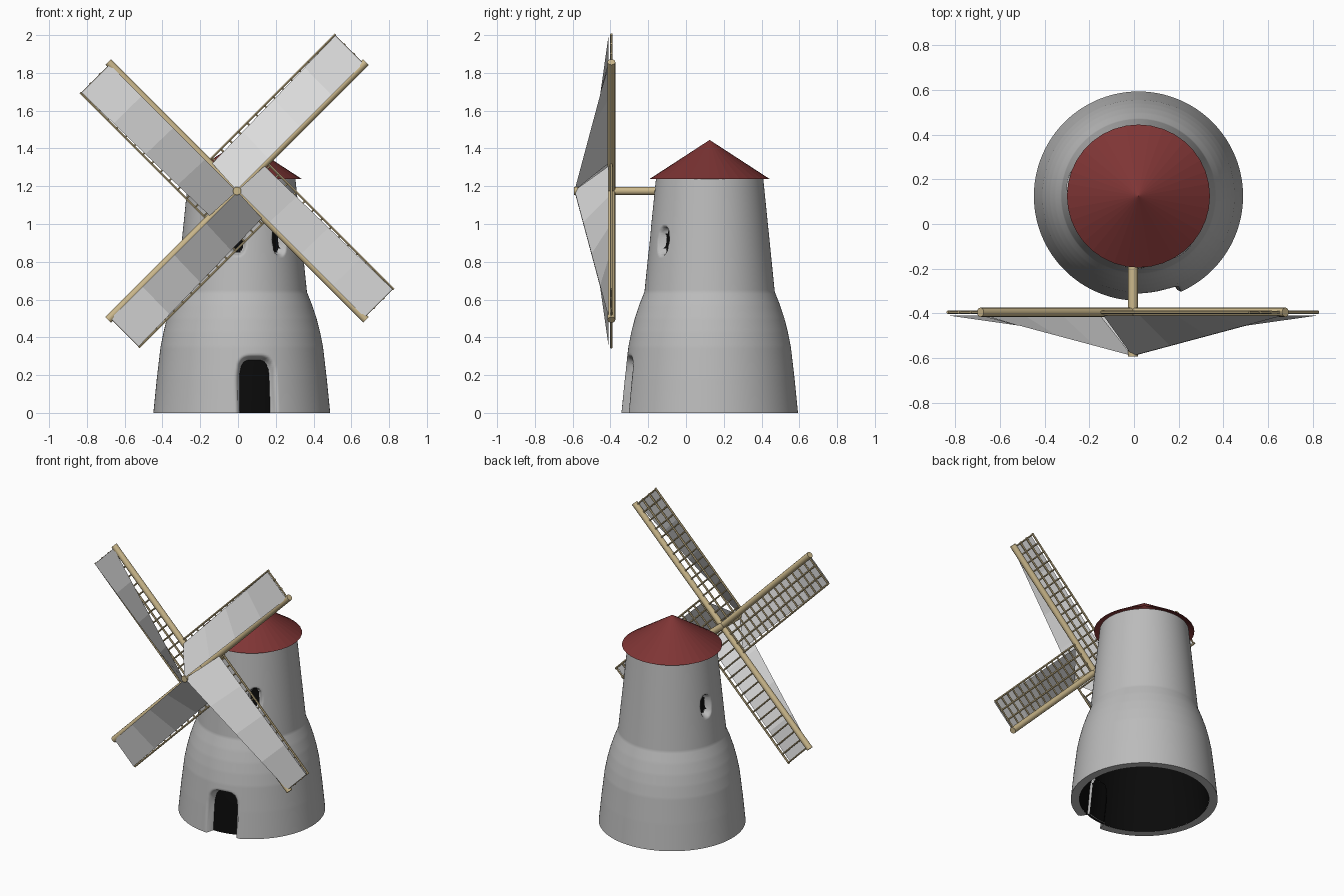
import bpy, bmesh, math
from mathutils import Vector

if "Cube" in bpy.data.objects:
    bpy.data.objects.remove(bpy.data.objects["Cube"])

CX, CY = 0.02, 0.125            # tower axis
HUB = Vector((-0.005, -0.395, 1.175))


def material(name, col):
    m = bpy.data.materials.new(name)
    m.diffuse_color = (*col, 1)
    m.use_nodes = True
    m.node_tree.nodes["Principled BSDF"].inputs["Base Color"].default_value = m.diffuse_color
    return m


STONE = material("grey_plaster", (0.5, 0.5, 0.5))
BLACK = material("black_interior", (0.003, 0.003, 0.003))
RED = material("red_roof", (0.21, 0.035, 0.035))
WOOD = material("pale_wood", (0.6, 0.48, 0.26))
CLOTH = material("white_canvas", (0.72, 0.72, 0.72))


def make(name, verts, faces, mats, smooth=False):
    me = bpy.data.meshes.new(name)
    me.from_pydata([tuple(v) for v in verts], [], faces)
    for m in mats:
        me.materials.append(m)
    me.polygons.foreach_set("use_smooth", [smooth] * len(me.polygons))
    me.update()
    ob = bpy.data.objects.new(name, me)
    bpy.context.collection.objects.link(ob)
    return ob


# tower profile: (z, radius)
PROFILE = [(0, .468), (.18, .45), (.35, .43), (.43, .414), (.5, .396),
           (.57, .373), (.64, .345), (1.24, .284)]


def radius(z):
    for (z0, r0), (z1, r1) in zip(PROFILE, PROFILE[1:]):
        if z <= z1:
            return r0 + (r1 - r0) * (z - z0) / (z1 - z0)
    return PROFILE[-1][1]


# openings: azimuth, centre z, half width, half height, power, depth, bevel
DOOR = (-80, .10, .088, .17, 4, .07, .22)
WINDOWS = [(a, .91, .034, .06, 2.5, .045, .3) for a in (-51, -94, 168)]


def opening(ang, z, op):
    az, zc, a, b, p, depth, bevel = op
    diff = (ang - math.radians(az) + math.pi) % (2 * math.pi) - math.pi
    u, v = radius(z) * diff / a, (z - zc) / b
    if op is DOOR:
        v = max(v, 0)
    return (abs(u) ** p + abs(v) ** p) ** (1 / p)


def lathe(name, segs, zs, rad, mats, smooth=True, rule=None):
    verts, faces = [], []
    for z in zs:
        for i in range(segs):
            t = 2 * math.pi * i / segs
            r = rad(t, z)
            verts.append((CX + r * math.cos(t), CY + r * math.sin(t), z))
    for j in range(len(zs) - 1):
        for i in range(segs):
            k = (i + 1) % segs
            faces.append((j * segs + i, j * segs + k, (j + 1) * segs + k, (j + 1) * segs + i))
    ob = make(name, verts, faces, mats, smooth)
    if rule:
        for n, poly in enumerate(ob.data.polygons):
            j, i = divmod(n, segs)
            poly.material_index = rule(2 * math.pi * (i + .5) / segs, (zs[j] + zs[j + 1]) / 2)
    return ob


def wall(t, z):
    r = radius(z)
    for op in [DOOR] + WINDOWS:
        s = min(1, max(0, (1 + op[6] - opening(t, z, op)) / op[6]))
        r -= op[5] * s * s * (3 - 2 * s)
    return r


def is_hole(t, z):
    return int(any(opening(t, z, op) < 1 for op in [DOOR] + WINDOWS))


# tower wall with recessed door and windows
lathe("tower_wall", 240, [i * .01 for i in range(125)], wall, [STONE, BLACK], True, is_hole)
# dark inside of the tower
inner = lathe("tower_interior", 64, [p[0] for p in PROFILE],
              lambda t, z: radius(z) - .055, [BLACK])
inner.data.flip_normals()

# flat rim under the wall
rim_v, rim_f, N = [], [], 240
for i in range(N):
    t = 2 * math.pi * i / N
    for r in (wall(t, 0), min(.413, wall(t, 0) - .012)):
        rim_v.append((CX + r * math.cos(t), CY + r * math.sin(t), 0))
for i in range(N):
    k = (i + 1) % N
    rim_f.append((2 * i, 2 * i + 1, 2 * k + 1, 2 * k))
make("tower_base_rim", rim_v, rim_f, [STONE])

# conical roof, open below
n = 36
ring = [(CX + .32 * math.cos(2 * math.pi * i / n), CY + .32 * math.sin(2 * math.pi * i / n), 1.237)
        for i in range(n)]
make("roof", ring + [(CX, CY, 1.445)], [(i, (i + 1) % n, n) for i in range(n)], [RED])


def rods(name, segments, sides=8):
    """Round bars from (start, end, radius) joined into one object."""
    verts, faces = [], []
    for a, b, r in segments:
        q = (b - a).to_track_quat('Z', 'Y')
        base = len(verts)
        for end in (a, b):
            for i in range(sides):
                t = 2 * math.pi * i / sides
                verts.append(end + q @ Vector((r * math.cos(t), r * math.sin(t), 0)))
        for i in range(sides):
            k = (i + 1) % sides
            faces.append((base + i, base + k, base + sides + k, base + sides + i))
        faces.append(tuple(base + i for i in reversed(range(sides))))
        faces.append(tuple(base + sides + i for i in range(sides)))
    ob = make(name, verts, faces, [WOOD], True)
    bpy.ops.object.select_all(action='DESELECT')
    ob.select_set(True)
    bpy.context.view_layer.objects.active = ob
    bpy.ops.object.shade_smooth_by_angle(angle=math.radians(50))
    return ob


# axle
rods("axle", [(Vector((HUB.x, -.592, HUB.z)), Vector((HUB.x, -.08, HUB.z)), .022)], 16)

# four arms, each with spar, lattice and canvas
for arm, name in enumerate(("upper_right", "upper_left", "lower_left", "lower_right")):
    t = math.radians(45 + 90 * arm)
    along = Vector((math.cos(t), 0, math.sin(t)))
    across = Vector((-math.sin(t), 0, math.cos(t)))

    def pt(u, v, y=HUB.y):
        p = HUB + along * u + across * v
        p.y = y
        return p

    rods(name + "_spar", [(pt(0, 0), pt(.965, 0), .021)], 12)
    # the lower left lattice has no middle rails
    rails = (.218,) if name == "lower_left" else (.075, .147, .218)
    bars = [(pt(.02, v), pt(.955, v), .007) for v in rails]
    bars += [(pt(.03 + .0655 * i, 0), pt(.03 + .0655 * i, .222), .006) for i in range(15)]
    rods(name + "_lattice", bars, 6)

    # canvas: three corners at the lattice, the hub corner pulled forward
    verts, faces, steps = [], [], 4
    for i in range(steps + 1):
        f = i / steps
        verts.append(pt(.95 * f, .004, -.59 + .18 * f))
        verts.append(pt(.01 + .94 * f, .196 + .018 * f, -.41))
    for i in range(steps):
        faces.append((2 * i, 2 * i + 2, 2 * i + 3, 2 * i + 1))
    make(name + "_canvas", verts, faces, [CLOTH])
